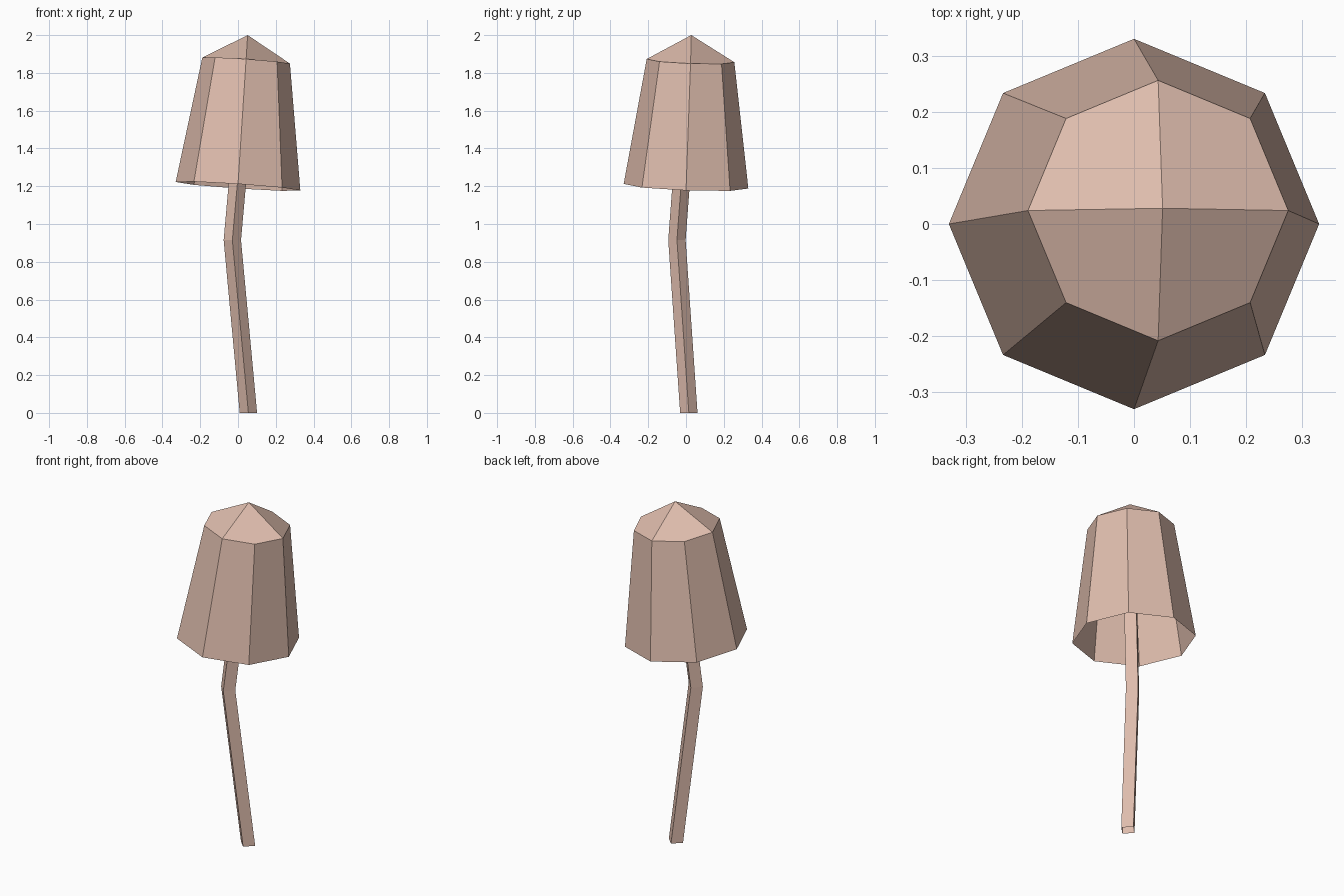
import bpy, bmesh
from math import cos, sin, tau
from mathutils import Vector

if "Cube" in bpy.data.objects:
    bpy.data.objects.remove(bpy.data.objects["Cube"])

clay = bpy.data.materials.new("dusty_pink")
clay.diffuse_color = (0.74, 0.51, 0.42, 1)
clay.use_nodes = True
clay.node_tree.nodes["Principled BSDF"].inputs["Base Color"].default_value = clay.diffuse_color


def ring(bm, centre, radius, sides, tilt=(0, 0)):
    """Ring of vertices on a plane that drops by tilt along x and y."""
    out = []
    for i in range(sides):
        x, y = radius * cos(tau * i / sides), radius * sin(tau * i / sides)
        offset = Vector((x, y, -tilt[0] * x - tilt[1] * y))
        out.append(bm.verts.new(Vector(centre) + offset))
    return out


def bridge(bm, a, b):
    n = len(a)
    for i in range(n):
        j = (i + 1) % n
        bm.faces.new((a[i], a[j], b[j], b[i]))


def finish(bm, name):
    me = bpy.data.meshes.new(name)
    bm.to_mesh(me)
    bm.free()
    me.materials.append(clay)
    ob = bpy.data.objects.new(name, me)
    bpy.context.collection.objects.link(ob)


# Bell cap: open eight-sided skirt, closed on top by four quads
tilt = (0.068, 0.037)
bm = bmesh.new()
rim = ring(bm, (0, 0, 1.2), 0.33, 8, tilt)
shoulder = ring(bm, (0.043, 0.024, 1.865), 0.232, 8, tilt)
bridge(bm, rim, shoulder)
apex = bm.verts.new((0.051, 0.028, 2.0))
for i in range(0, 8, 2):
    bm.faces.new((shoulder[i], shoulder[i + 1], shoulder[(i + 2) % 8], apex))
finish(bm, "bell_cap")

# Stem: bent, open four-sided tube running up inside the cap
bm = bmesh.new()
path = [(0.055, 0.015, 0), (-0.03, -0.048, 0.915), (0.055, 0.024, 1.87)]
rings = [ring(bm, p, 0.046, 4) for p in path]
for a, b in zip(rings, rings[1:]):
    bridge(bm, a, b)
finish(bm, "stem")
